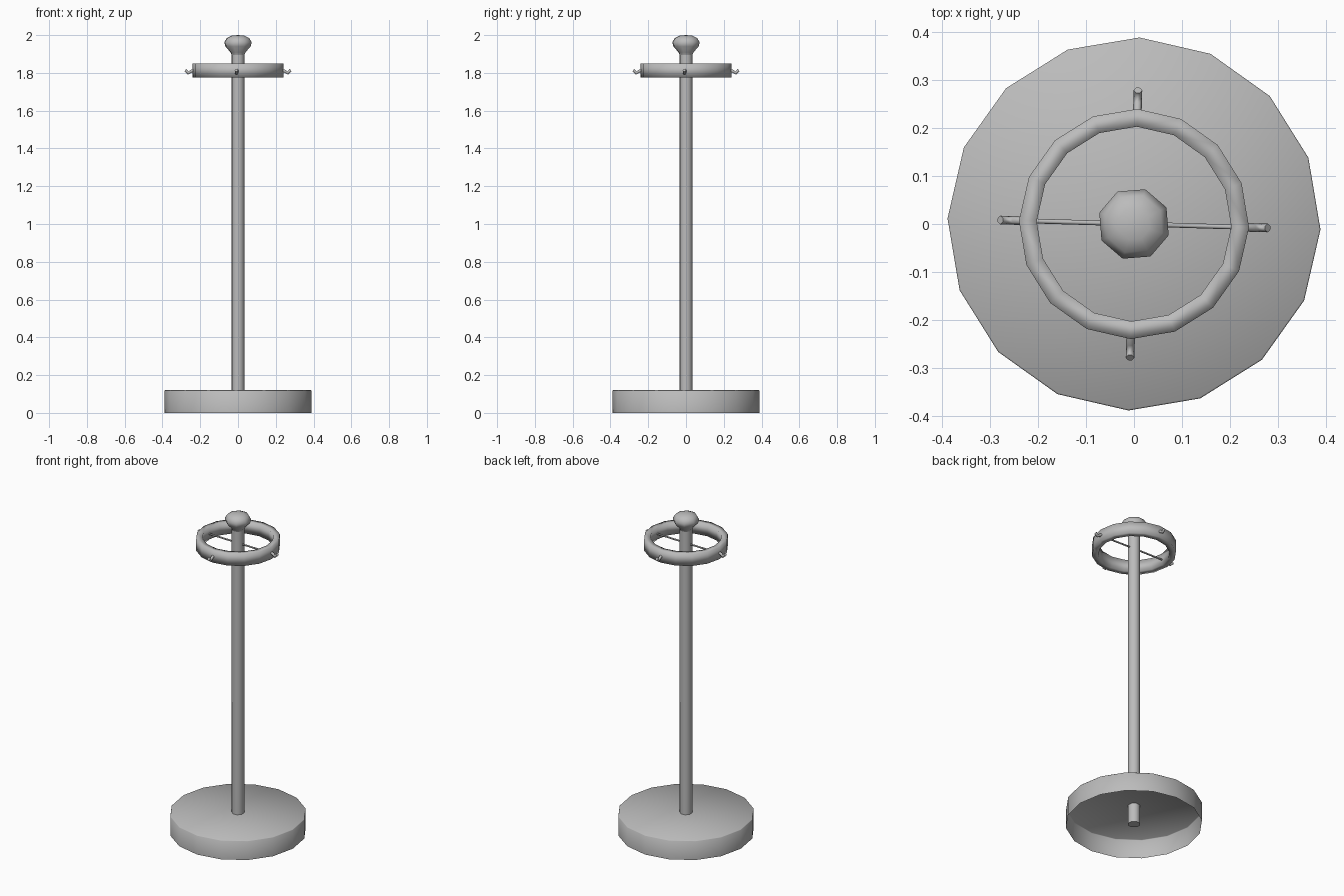
import bpy, bmesh
from math import sin, cos, pi, radians

if "Cube" in bpy.data.objects:
    bpy.data.objects.remove(bpy.data.objects["Cube"])

TWIST = radians(-1.7)   # slight turn shared by base, ring and hooks

grey = bpy.data.materials.new("dark_grey")
grey.diffuse_color = (0.5, 0.5, 0.5, 1)
grey.use_nodes = True
grey.node_tree.nodes["Principled BSDF"].inputs["Base Color"].default_value = grey.diffuse_color


def finish(bm, name, angle):
    bmesh.ops.recalc_face_normals(bm, faces=bm.faces)
    me = bpy.data.meshes.new(name)
    bm.to_mesh(me)
    bm.free()
    me.materials.append(grey)
    ob = bpy.data.objects.new(name, me)
    bpy.context.collection.objects.link(ob)
    bpy.ops.object.select_all(action='DESELECT')
    ob.select_set(True)
    bpy.context.view_layer.objects.active = ob
    bpy.ops.object.shade_smooth_by_angle(angle=radians(angle))
    return ob


def lathe(name, profile, sides, turn, closed=False, angle=40):
    """Revolve (radius, z) points; radius 0 becomes a single pole vertex."""
    bm = bmesh.new()
    rings = []
    for r, z in profile:
        if r == 0:
            rings.append([bm.verts.new((0, 0, z))] * sides)
        else:
            rings.append([bm.verts.new((r * cos(turn + 2 * pi * i / sides),
                                        r * sin(turn + 2 * pi * i / sides), z))
                          for i in range(sides)])
    pairs = list(zip(rings, rings[1:])) + ([(rings[-1], rings[0])] if closed else [])
    for a, b in pairs:
        for i in range(sides):
            j = (i + 1) % sides
            bm.faces.new(list(dict.fromkeys((a[i], a[j], b[j], b[i]))))
    return finish(bm, name, angle)


def tube(name, path, radius, turn, sides=6):
    """Sweep a small tube along (distance, z) points lying in one vertical plane."""
    bm = bmesh.new()
    rings = []
    for k, (d, z) in enumerate(path):
        p, q = path[max(k - 1, 0)], path[min(k + 1, len(path) - 1)]
        dx, dz = q[0] - p[0], q[1] - p[1]
        n = (dx * dx + dz * dz) ** 0.5
        ring = []
        for i in range(sides):
            a = 2 * pi * i / sides
            s, u = radius * cos(a), radius * sin(a)
            x, zz = d - u * dz / n, z + u * dx / n
            ring.append(bm.verts.new((x * cos(turn) - s * sin(turn),
                                      x * sin(turn) + s * cos(turn), zz)))
        rings.append(ring)
    for a, b in zip(rings, rings[1:]):
        for i in range(sides):
            j = (i + 1) % sides
            bm.faces.new((a[i], a[j], b[j], b[i]))
    bm.faces.new(rings[0])
    bm.faces.new(rings[-1])
    return finish(bm, name, 65)


# Base: a disc shell with a softened rim, open underneath
lathe("base", [(0.389, 0), (0.389, 0.117), (0.386, 0.12), (0, 0.12)], 16, TWIST, angle=60)

# Pole with a rounded knob on top
lathe("pole", [(0, 0), (0.036, 0), (0.036, 1.9)], 8, radians(-18), angle=60)
lathe("knob", [(0.036, 1.895), (0.041, 1.908), (0.07, 1.94), (0.076, 1.962),
               (0.062, 1.985), (0.034, 1.997), (0, 2.0)], 8, radians(-18), angle=60)

# Hanging ring, shaded round, and the thin rod that carries it
lathe("ring", [(0.24, 1.776), (0.24, 1.85), (0.203, 1.85), (0.203, 1.776)],
      16, TWIST, closed=True, angle=120)
tube("cross_rod", [(-0.205, 1.81), (0.205, 1.81)], 0.005, TWIST)

# Four hooks around the ring
for k in range(4):
    tube(f"hook_{k + 1}", [(0.235, 1.815), (0.25, 1.808), (0.263, 1.799), (0.279, 1.814)],
         0.009, TWIST + k * pi / 2)
